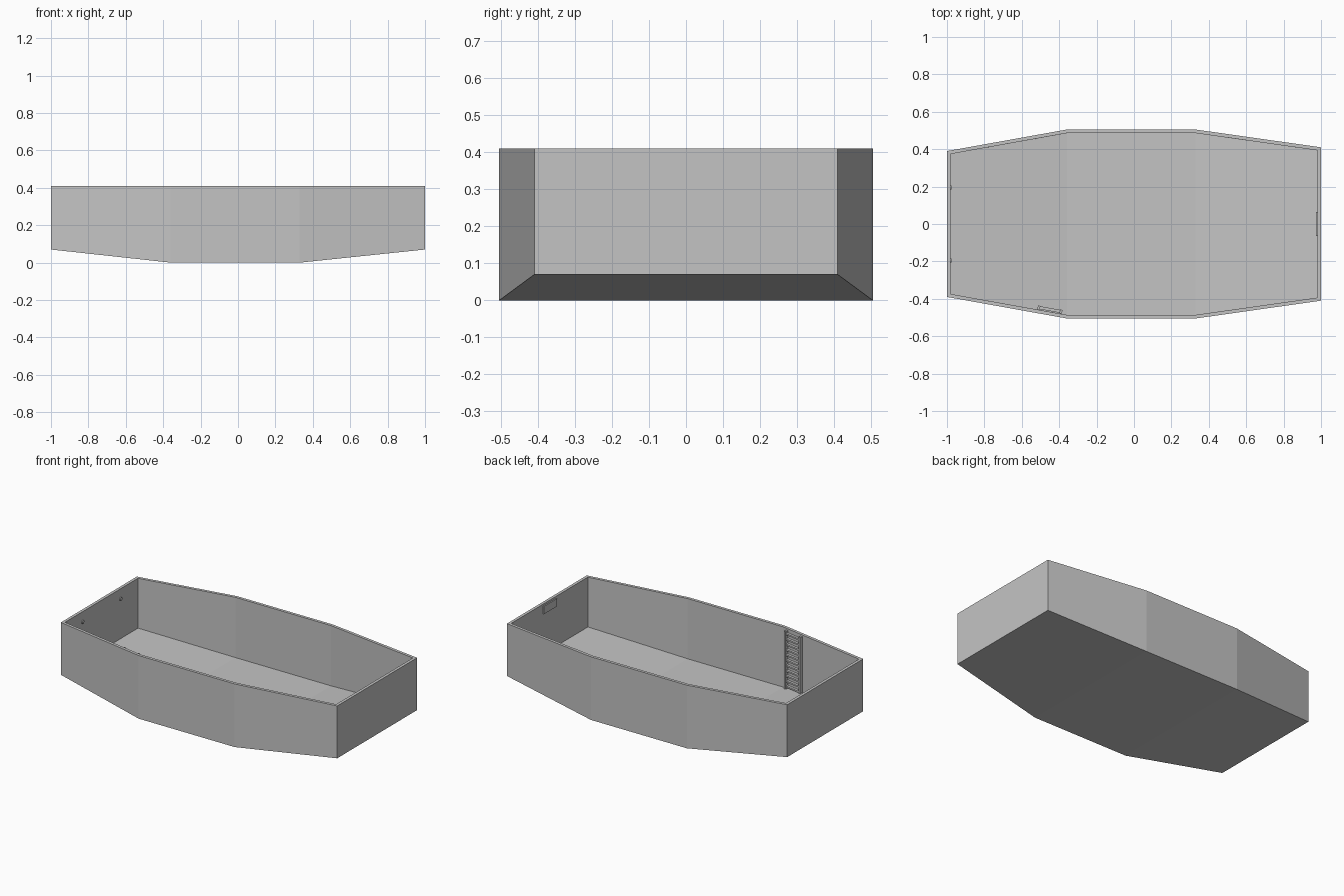
import bpy, bmesh
from math import atan2, radians
from mathutils import Matrix, Vector

cube = bpy.data.objects.get("Cube")
if cube:
    bpy.data.objects.remove(cube, do_unlink=True)

grey = bpy.data.materials.new("light_grey")
grey.use_nodes = True
colour = (0.55, 0.55, 0.55, 1)
grey.diffuse_color = colour
grey.node_tree.nodes["Principled BSDF"].inputs["Base Color"].default_value = colour

TOP = 0.41
WALL = 0.019


def make_object(name, bm):
    mesh = bpy.data.meshes.new(name)
    bmesh.ops.recalc_face_normals(bm, faces=bm.faces)
    bm.to_mesh(mesh)
    bm.free()
    mesh.materials.append(grey)
    obj = bpy.data.objects.new(name, mesh)
    bpy.context.collection.objects.link(obj)
    return obj


def add_box(bm, centre, size):
    matrix = Matrix.Translation(centre) @ Matrix.Diagonal((*size, 1))
    bmesh.ops.create_cube(bm, size=1, matrix=matrix)


# Basin shell: stations along x as (x, half width, underside height)
stations = [(-1, 0.39, 0.07), (-0.36, 0.505, 0), (0.33, 0.505, 0), (1, 0.41, 0.07)]
bm = bmesh.new()
rings = []
for x, w, z in stations:
    points = [(x, -w, TOP), (x, -w, z), (x, w, z), (x, w, TOP)]
    rings.append([bm.verts.new(p) for p in points])
for a, b in zip(rings, rings[1:]):
    for i in range(3):
        bm.faces.new((a[i], a[i + 1], b[i + 1], b[i]))
bm.faces.new(rings[0])
bm.faces.new(rings[-1])
bmesh.ops.recalc_face_normals(bm, faces=bm.faces)
# The underside must face down so that the wall thickness grows inward
bm.normal_update()
underside = min(bm.faces, key=lambda f: f.calc_center_median().z)
flip = underside.normal.z > 0
if flip:
    bmesh.ops.reverse_faces(bm, faces=bm.faces)
mesh = bpy.data.meshes.new("basin")
bm.to_mesh(mesh)
bm.free()
mesh.materials.append(grey)
basin = bpy.data.objects.new("basin", mesh)
bpy.context.collection.objects.link(basin)
solid = basin.modifiers.new("wall_thickness", "SOLIDIFY")
solid.thickness = WALL
solid.offset = -1
solid.use_even_offset = True
solid.use_quality_normals = True

# Ladder against the slanted front wall; local x runs along the wall
start, end = Vector((-1, -0.39, 0)), Vector((-0.36, -0.505, 0))
along = end - start
ladder_x = -0.455
foot = start + along * ((ladder_x - start.x) / along.x)
place = Matrix.Translation(foot) @ Matrix.Rotation(atan2(along.y, along.x), 4, "Z")
low, high = 0.025, 0.4
bm = bmesh.new()
for side in (-1, 1):
    add_box(bm, (side * 0.06, WALL + 0.012, (low + high) / 2), (0.013, 0.02, high - low))
ladder_rails = make_object("ladder_rails", bm)
ladder_rails.matrix_world = place

bm = bmesh.new()
rungs = 11
for i in range(rungs):
    z = low + (high - low) * (i + 0.5) / rungs
    add_box(bm, (0, WALL + 0.012, z), (0.115, 0.016, 0.01))
ladder_rungs = make_object("ladder_rungs", bm)
ladder_rungs.matrix_world = place

# Skimmer plate inside the left end wall
bm = bmesh.new()
add_box(bm, (1 - WALL - 0.003, 0, 0.372), (0.008, 0.13, 0.05))
make_object("skimmer_plate", bm)

# Round inlet nozzles inside the right end wall
bm = bmesh.new()
for y in (-0.195, 0.195):
    matrix = Matrix.Translation((-1 + WALL + 0.002, y, 0.345)) @ Matrix.Rotation(radians(90), 4, "Y")
    bmesh.ops.create_cone(bm, cap_ends=True, segments=16, radius1=0.011,
                          radius2=0.011, depth=0.008, matrix=matrix)
make_object("inlet_nozzles", bm)
